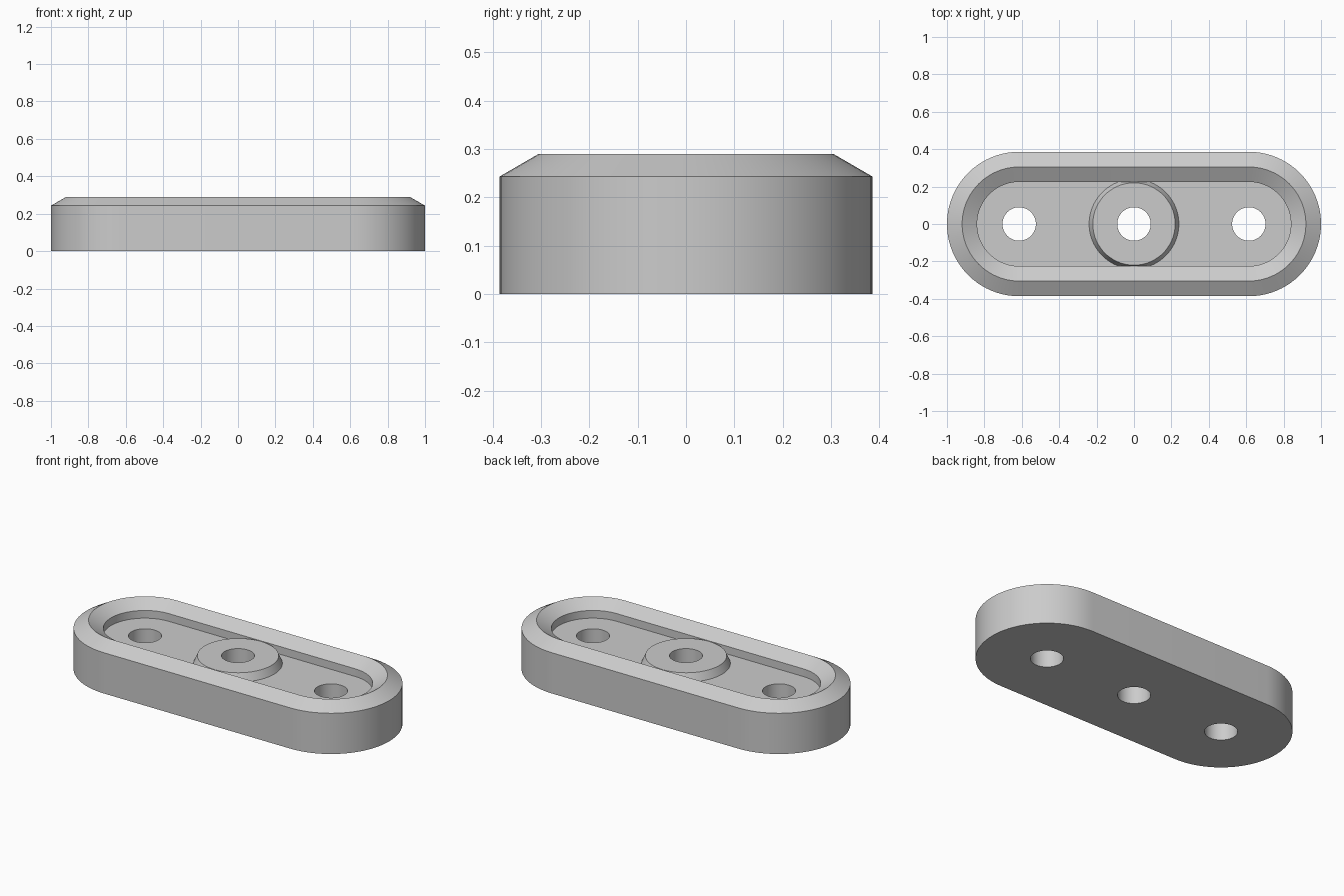
import bpy, bmesh, math

if "Cube" in bpy.data.objects:
    bpy.data.objects.remove(bpy.data.objects["Cube"], do_unlink=True)

HALF = 0.614    # half length of the straight sides
HOLE_R = 0.0895
FLOOR_Z = 0.197
RIM_Z = 0.243

grey = bpy.data.materials.new("light_grey")
grey.use_nodes = True
colour = (0.6, 0.6, 0.6, 1)
grey.diffuse_color = colour
grey.node_tree.nodes["Principled BSDF"].inputs["Base Color"].default_value = colour


def loft(name, profile, half=0.0, steps=40):
    """Stack rounded-slot rings from (radius, z) pairs and cap both ends."""
    bm = bmesh.new()
    rings = []
    for r, z in profile:
        ring = []
        for side in (1, -1):
            count = steps + 1 if half else steps
            for i in range(count):
                a = math.pi * (i / steps - 0.5)
                ring.append(bm.verts.new((side * (half + r * math.cos(a)),
                                          side * r * math.sin(a), z)))
        rings.append(ring)
    for low, high in zip(rings, rings[1:]):
        for i in range(len(low)):
            j = (i + 1) % len(low)
            bm.faces.new((low[i], low[j], high[j], high[i]))
    bm.faces.new(rings[0][::-1])
    bm.faces.new(rings[-1])
    bmesh.ops.recalc_face_normals(bm, faces=bm.faces)
    mesh = bpy.data.meshes.new(name)
    bm.to_mesh(mesh)
    bm.free()
    mesh.materials.append(grey)
    obj = bpy.data.objects.new(name, mesh)
    bpy.context.collection.objects.link(obj)
    return obj


def combine(target, other, operation):
    """Apply a boolean and discard the second object."""
    bpy.context.view_layer.objects.active = target
    mod = target.modifiers.new("combine", 'BOOLEAN')
    mod.operation = operation
    mod.solver = 'EXACT'
    mod.object = other
    bpy.ops.object.modifier_apply(modifier=mod.name)
    bpy.data.objects.remove(other, do_unlink=True)


# Slot-shaped plate with a ridged rim and recessed floor
plate = loft("mounting_plate", [(0.386, 0), (0.386, RIM_Z), (0.305, 0.29),
                                (0.225, RIM_Z), (0.225, FLOOR_Z)], HALF)

# Tapered centre boss, rooted slightly below the floor
boss = loft("centre_boss", [(0.25, FLOOR_Z - 0.023), (0.22, RIM_Z)])
combine(plate, boss, 'UNION')

# Three through holes
for x in (-HALF, 0, HALF):
    cutter = loft("hole_cutter", [(HOLE_R, -0.1), (HOLE_R, 0.4)], steps=24)
    cutter.location.x = x
    cutter.hide_render = True
    bpy.context.view_layer.update()
    combine(plate, cutter, 'DIFFERENCE')

# Smooth curved walls, crisp edges
bpy.ops.object.select_all(action='DESELECT')
plate.select_set(True)
bpy.context.view_layer.objects.active = plate
bpy.ops.object.shade_smooth_by_angle(angle=math.radians(25))
